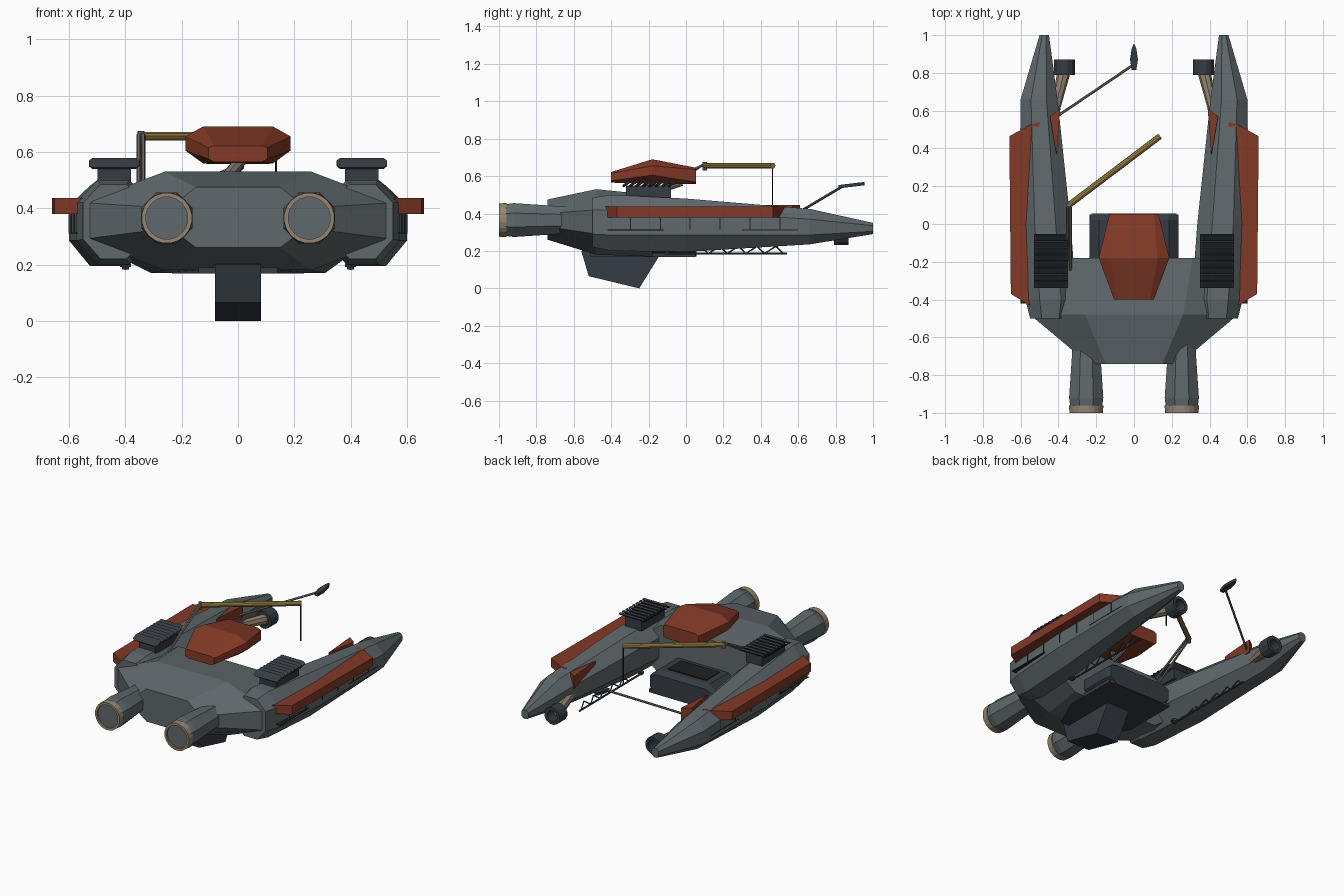
import bpy, bmesh, math
from mathutils import Vector

cube = bpy.data.objects.get("Cube")
if cube:
    bpy.data.objects.remove(cube, do_unlink=True)


def material(name, r, g, b):
    m = bpy.data.materials.new(name)
    m.use_nodes = True
    m.diffuse_color = (r, g, b, 1)
    m.node_tree.nodes["Principled BSDF"].inputs["Base Color"].default_value = (r, g, b, 1)
    return m


GREY = material("hull grey", .115, .14, .15)
RED = material("rust red", .23, .042, .02)
DARK = material("dark slate", .036, .045, .056)
TAN = material("nozzle tan", .30, .235, .165)
GOLD = material("boom gold", .36, .24, .06)
STEEL = material("strut steel", .17, .155, .135)
SEAM = material("seam black", .012, .014, .016)


def loft(name, sections, mat, closed=False):
    """Skin a row of equal-length point loops; cap the ends or join them up."""
    bm = bmesh.new()
    rows = [[bm.verts.new(p) for p in s] for s in sections]
    n = len(rows[0])
    pairs = list(zip(rows, rows[1:])) + ([(rows[-1], rows[0])] if closed else [])
    for a, b in pairs:
        for i in range(n):
            j = (i + 1) % n
            bm.faces.new((a[i], a[j], b[j], b[i]))
    if not closed:
        bm.faces.new(rows[0])
        bm.faces.new(rows[-1])
    bmesh.ops.recalc_face_normals(bm, faces=bm.faces)
    mesh = bpy.data.meshes.new(name)
    bm.to_mesh(mesh)
    bm.free()
    mesh.materials.append(mat)
    ob = bpy.data.objects.new(name, mesh)
    bpy.context.collection.objects.link(ob)
    return ob


def octagon(y, xi, xo, fi, fo, zb, zl, zu, zt):
    """Chamfered cross-section: walls at xi/xo, flats between fi/fo."""
    return [(xi, y, zl), (fi, y, zb), (fo, y, zb), (xo, y, zl),
            (xo, y, zu), (fo, y, zt), (fi, y, zt), (xi, y, zu)]


def ring(x, y, z, r, n):
    return [(x + r * math.cos(math.tau * (i + .5) / n), y,
             z + r * math.sin(math.tau * (i + .5) / n)) for i in range(n)]


def rod(name, a, b, r, mat, n=8, r2=None):
    a, b = Vector(a), Vector(b)
    q = (b - a).to_track_quat('Z', 'Y')
    circle = [Vector((math.cos(math.tau * i / n), math.sin(math.tau * i / n), 0)) for i in range(n)]
    return loft(name, [[a + q @ (c * r) for c in circle],
                       [b + q @ (c * (r2 or r)) for c in circle]], mat)


def prism_z(name, outline, z0, z1, mat):
    return loft(name, [[(x, y, z) for x, y in outline] for z in (z0, z1)], mat)


def prism_x(name, outline, x0, x1, mat):
    return loft(name, [[(x, y, z) for y, z in outline] for x in (x0, x1)], mat)


def box(name, lo, hi, mat):
    return prism_z(name, [(lo[0], lo[1]), (hi[0], lo[1]), (hi[0], hi[1]), (lo[0], hi[1])],
                   lo[2], hi[2], mat)


# central hull
loft("central_hull", [octagon(y, -w, w, -f, f, *z) for y, w, f, z in (
    (-.74, .24, .15, (.26, .33, .40, .475)),
    (-.48, .55, .26, (.18, .29, .42, .53)),
    (-.18, .42, .31, (.17, .25, .42, .50)))], GREY)

# rear deck, belly plate and keel
loft("rear_deck", [octagon(y, -w, w, -w + .05, w - .05, .17, .21, .28, t) for y, w, t in (
    (-.35, .235, .32), (.02, .235, .32), (.055, .225, .30))], DARK)
box("deck_hatch", (-.14, -.15, .318), (.14, -.01, .326), SEAM)
prism_z("belly_plate", [(-.14, -.51), (.14, -.51), (.235, -.3), (.235, .05),
                        (-.235, .05), (-.235, -.3)], .168, .19, DARK)
prism_x("keel", [(-.56, .20), (-.52, .065), (-.25, 0), (-.145, .17), (-.2, .22), (-.5, .22)],
        -.082, .082, DARK)

# pontoon stations: y, inner wall, outer wall, then the four heights
STATIONS = ((-.50, .33, .55, .22, .29, .42, .485),
            (-.40, .305, .575, .20, .285, .42, .50),
            (0, .335, .60, .195, .285, .41, .48),
            (.66, .405, .60, .235, .285, .37, .425),
            (1, .45, .50, .29, .305, .335, .35))

for s, side in ((1, "left"), (-1, "right")):
    # pontoon
    rows = []
    for y, xi, xo, *z in STATIONS:
        w = xo - xi
        rows.append(octagon(y, s * xi, s * xo, s * (xi + .3 * w), s * (xo - .28 * w), *z))
    loft(side + "_pontoon", rows, GREY)
    for y in (-.3, -.14, .02, .18, .34, .5):
        x = s * (.598 + min(y, 0) * .0625)
        box(side + "_pontoon_seam", (x - .005, y, .315), (x + .005, y + .005, .378), SEAM)
    for y in (-.42, 0.3):
        box(side + "_long_seam", (s * .57, y, .31), (s * .602, y + .3, .314), SEAM)

    # armour slab and small inner fin
    prism_z(side + "_side_armour", [(s * x, y) for x, y in (
        (.50, .54), (.54, .53), (.66, .465), (.652, -.37), (.53, -.445), (.48, -.40))],
        .38, .437, RED)
    loft(side + "_inner_fin", [[(s * x, y, z) for x, y in ((.39, .61), (.445, .57), (.41, .36))]
                               for z in (.36, .445)], RED)

    # louvred vent
    box(side + "_vent_core", (s * .44 - .06, -.32, .48), (s * .44 + .06, -.08, .55), DARK)
    for i in range(8):
        y = -.34 + i * .035
        blade = [(y, .545), (y + .005, .54), (y + .042, .568), (y + .036, .578)]
        loft(side + "_vent_blade", [[(s * .44 + dx, by, .56 + (bz - .56) * k) for by, bz in blade]
                                    for dx, k in ((-.09, .5), (-.078, 1), (.078, 1), (.09, .5))], DARK)

    # main engine, nozzle rim and plug
    ex, ez = s * .253, .365
    loft(side + "_engine", [ring(ex, y, ez, r, 8) for y, r in (
        (-.45, .07), (-.70, .082), (-.92, .098), (-.975, .09))], GREY)
    loft(side + "_nozzle_rim", [ring(ex, y, ez, r, 20) for y, r in (
        (-.96, .092), (-1, .09), (-1, .075), (-.96, .075))], TAN, closed=True)
    loft(side + "_nozzle_plug", [ring(ex, y, ez, .077, 20) for y in (-.96, -.99)], GREY)

    # steering thruster on its strut
    tx, tz = s * .368, .287
    loft(side + "_thruster_ring", [ring(tx, y, tz, r, 12) for y, r in (
        (.79, .057), (.87, .057), (.87, .036), (.79, .036))], DARK, closed=True)
    rod(side + "_thruster_strut", (s * .42, .60, .31), (s * .372, .80, tz), .026, TAN, 8, .034)

    # underslung truss rail
    rod(side + "_rail", (s * .40, -.1, .186), (s * .40, .54, .186), .006, DARK, 6)
    for i in range(5):
        y = .02 + i * .1
        rod(side + "_rail_brace", (s * .40, y, .186), (s * .41, y + .06, .225), .004, DARK, 5)
        rod(side + "_rail_brace", (s * .41, y + .06, .225), (s * .40, y + .1, .186), .004, DARK, 5)
    for r, z in ((.02, .192), (.012, .182)):
        rod(side + "_rail_foot", (s * .40, -.1, z), (s * .40, -.1, z + .012), r, DARK)

# cabin pod
loft("cabin_pod", [octagon(y, -w, w, -f, f, *z) for y, w, f, z in (
    (-.40, .105, .085, (.565, .575, .615, .622)),
    (-.18, .187, .125, (.56, .605, .655, .69)),
    (.053, .13, .105, (.557, .568, .635, .645)))], RED)
rod("pod_post", (-.04, -.22, .51), (.01, -.18, .57), .022, STEEL)
rod("pod_brace", (0, -.2, .50), (0, -.02, .56), .012, STEEL)

# crane: twin struts, boom and hanging line
for dx in (-.008, .008):
    rod("crane_strut", (-.345 + dx, -.22 - dx * 3, .48), (-.345 + dx, .09, .66), .008, STEEL, 6)
rod("crane_pivot", (-.345, .10, .63), (-.345, .10, .675), .012, STEEL)
rod("crane_boom", (-.345, .10, .656), (.138, .465, .656), .016, GOLD, 10)
rod("crane_line", (.135, .462, .656), (.135, .462, .41), .004, SEAM, 6)

# sensor arm with paddle
rod("sensor_arm", (-.40, .575, .39), (0, .845, .55), .007, STEEL, 6)
prism = [(-.012, .815), (.012, .815), (.021, .87), (.012, .93), (0, .955), (-.012, .93), (-.021, .87)]
loft("sensor_paddle", [[(x, y, z + (y - .88) * .12) for x, y in prism] for z in (.542, .56)], DARK)
